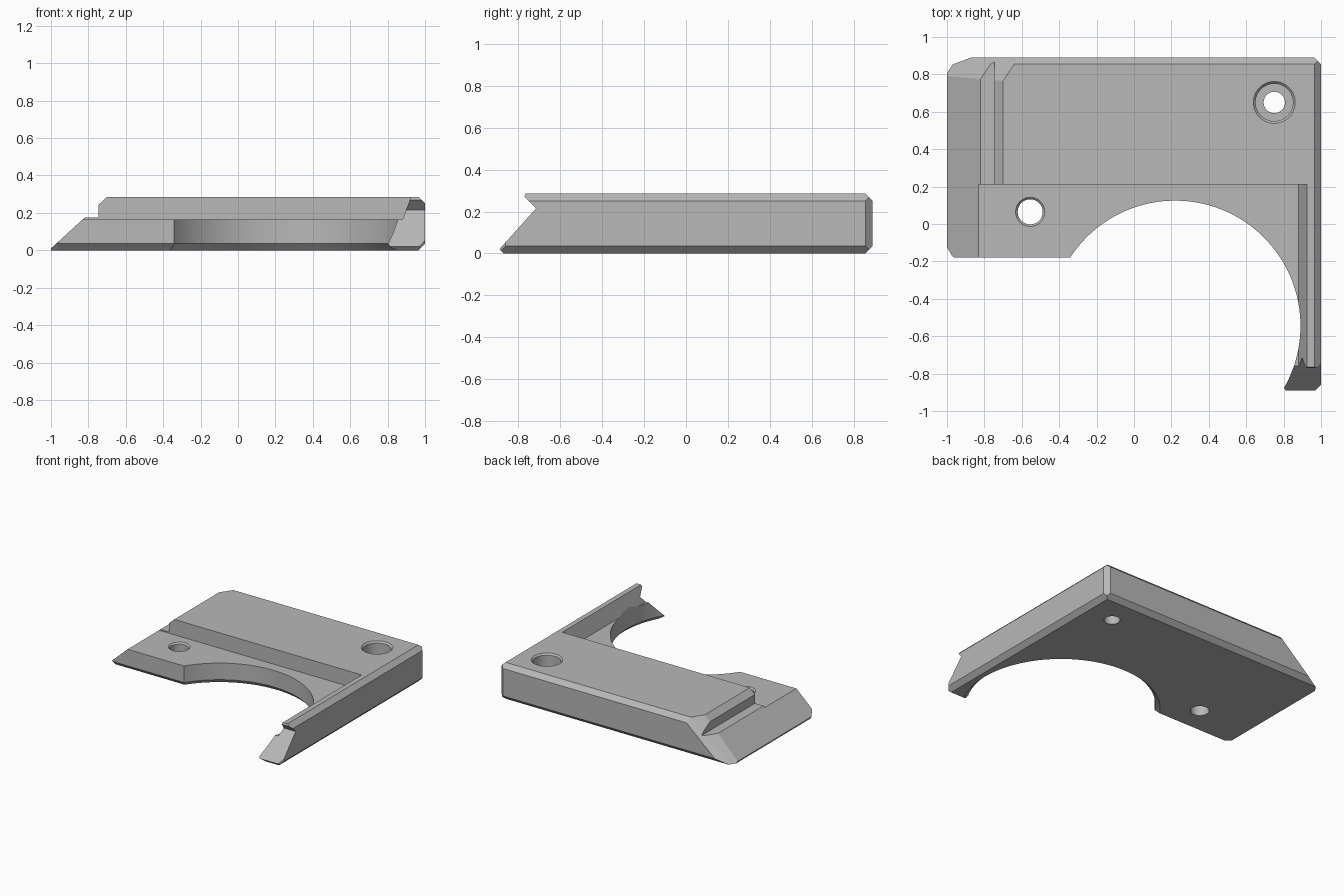
import bpy, bmesh
from math import cos, sin, tau, radians
from mathutils import Vector

cube = bpy.data.objects.get("Cube")
if cube:
    bpy.data.objects.remove(cube, do_unlink=True)

# Single grey material
grey = bpy.data.materials.new("plain_grey")
grey.use_nodes = True
colour = (0.48, 0.48, 0.48, 1)
grey.diffuse_color = colour
grey.node_tree.nodes["Principled BSDF"].inputs["Base Color"].default_value = colour


def loft(rings):
    """Closed solid through rings of equal point count."""
    bm = bmesh.new()
    loops = [[bm.verts.new(p) for p in ring] for ring in rings]
    n = len(loops[0])
    for a, b in zip(loops, loops[1:]):
        for i in range(n):
            j = (i + 1) % n
            bm.faces.new((a[i], a[j], b[j], b[i]))
    bm.faces.new(loops[0][::-1])
    bm.faces.new(loops[-1])
    bmesh.ops.recalc_face_normals(bm, faces=bm.faces)
    return bm


def make_object(name, bm):
    mesh = bpy.data.meshes.new(name)
    bm.to_mesh(mesh)
    bm.free()
    mesh.materials.append(grey)
    ob = bpy.data.objects.new(name, mesh)
    bpy.context.collection.objects.link(ob)
    return ob


def turned(x, y, profile, n=48):
    """Round solid about a vertical axis from (radius, z) pairs."""
    return loft([[(x + r * cos(tau * i / n), y + r * sin(tau * i / n), z)
                  for i in range(n)] for r, z in profile])


def slice_off(bm, point, normal):
    """Remove everything on the normal's side of a plane and cap the cut."""
    cut = bmesh.ops.bisect_plane(
        bm, geom=bm.verts[:] + bm.edges[:] + bm.faces[:], dist=1e-5,
        plane_co=point, plane_no=normal, clear_outer=True)
    edges = [e for e in cut["geom_cut"] if isinstance(e, bmesh.types.BMEdge)]
    bmesh.ops.holes_fill(bm, edges=edges, sides=0)


# Full slab from its side profile, with the undercut front tip
side = [(-0.87, 0), (-0.89, 0.02), (-0.715, 0.215), (-0.77, 0.27), (-0.765, 0.285),
        (0.855, 0.285), (0.89, 0.25), (0.89, 0.035), (0.855, 0)]
slab = loft([[(x, y, z) for y, z in side] for x in (-1, 1)])

# Chamfers on the right side and its corners
slice_off(slab, (1, 0, 0.25), (1, 0, 1))
slice_off(slab, (1, 0, 0.035), (1, 0, -1))
slice_off(slab, (1, 0.855, 0), (1, 1, 0))
slice_off(slab, (1, -0.86, 0), (1, -1, 0))

# Sloping left side and faceted back left corner
slopes = [((-1, 0, 0.01), (-1, 0.5, 0.01), (-0.7, 0, 0.285)),
          ((-1, 0.79, 0.01), (-0.96, 0.85, 0.01), (-0.69, 0.78, 0.285)),
          ((-0.96, 0.85, 0.01), (-0.9, 0.89, 0.01), (-0.64, 0.855, 0.285))]
for a, b, c in slopes:
    a, b, c = Vector(a), Vector(b), Vector(c)
    normal = (b - a).cross(c - a)
    if normal.x > 0:
        normal.negate()
    slice_off(slab, a, normal)
bmesh.ops.recalc_face_normals(slab, faces=slab.faces)
body = make_object("bracket_plate", slab)

# Lower deck, leaving the sloped inner side of the rail
deck = [(-1.2, 0.165), (0.88, 0.165), (0.932, 0.305), (-1.2, 0.305)]
deck_cut = loft([[(x, y, z) for x, z in deck] for y in (-1.2, 0.21)])

# Ledge beside the raised block
ledge = [(-1.2, 0.175), (-0.745, 0.175), (-0.745, 0.305), (-1.2, 0.305)]
ledge_cut = loft([[(x, y, z) for x, z in ledge] for y in (0.2, 1)])

# Open front left area, flared at the bottom for the edge chamfer
plan = [(-1.2, -1.2), (0.3, -1.2), (0.3, -0.18), (-0.96, -0.18), (-1, -0.15), (-1.2, 0)]
front_cut = loft([[(x, y + dy, z) for x, y in plan]
                  for dy, z in ((0.045, -0.01), (0, 0.035), (0, 0.4))])

# Large round opening and the two screw holes
arc_cut = turned(0.22, -0.545, [(0.715, -0.01), (0.67, 0.035), (0.67, 0.4)], 128)
back_hole = turned(0.75, 0.65, [(0.057, -0.1), (0.057, 0.165), (0.1, 0.165),
                                (0.1, 0.273), (0.122, 0.295)])
front_hole = turned(-0.555, 0.065, [(0.067, -0.1), (0.067, 0.154), (0.088, 0.175)])

# Cut everything out of the plate, then discard the cutters
cutters = []
for bm in (deck_cut, ledge_cut, front_cut, arc_cut, back_hole, front_hole):
    cutter = make_object("cutter", bm)
    cutter.hide_render = True
    mod = body.modifiers.new("cut", "BOOLEAN")
    mod.operation = "DIFFERENCE"
    mod.solver = "EXACT"
    mod.object = cutter
    cutters.append(cutter)
bpy.context.view_layer.update()
graph = bpy.context.evaluated_depsgraph_get()
result = bpy.data.meshes.new_from_object(body.evaluated_get(graph))
body.modifiers.clear()
body.data = result
for cutter in cutters:
    bpy.data.objects.remove(cutter, do_unlink=True)

# Smooth the round walls, keep the edges sharp
bpy.ops.object.select_all(action="DESELECT")
body.select_set(True)
bpy.context.view_layer.objects.active = body
bpy.ops.object.shade_smooth_by_angle(angle=radians(15))
